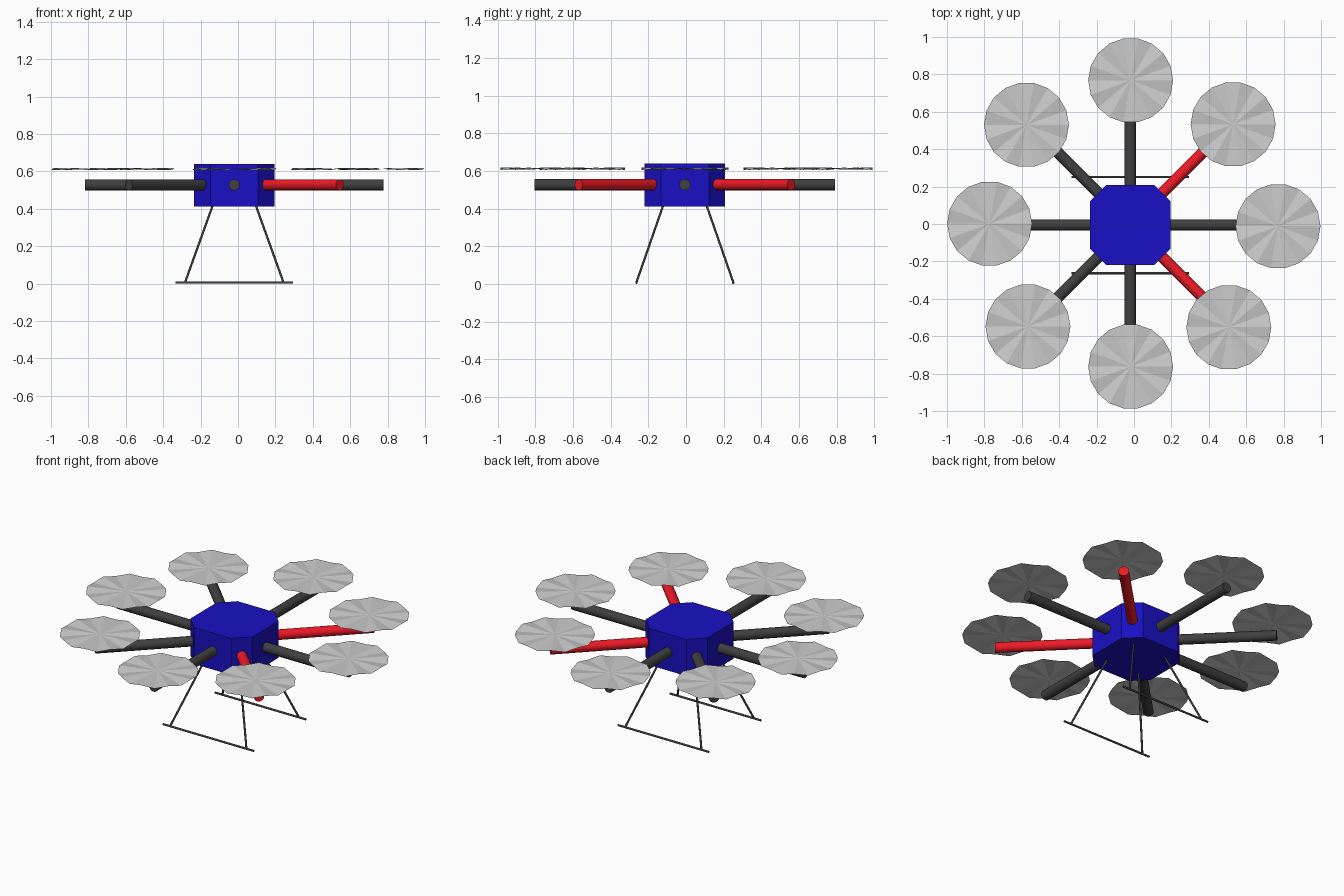
import bpy, bmesh
from math import cos, sin, pi
from mathutils import Vector

if "Cube" in bpy.data.objects:
    bpy.data.objects.remove(bpy.data.objects["Cube"])

CX, CY = -0.02, -0.006
ARM_Z = 0.528


def material(name, rgb):
    m = bpy.data.materials.new(name)
    m.diffuse_color = (*rgb, 1)
    m.use_nodes = True
    m.node_tree.nodes["Principled BSDF"].inputs["Base Color"].default_value = m.diffuse_color
    return m


BLUE = material("blue", (0.01, 0.005, 0.55))
RED = material("red", (0.85, 0.01, 0.02))
DARK = material("dark_grey", (0.05, 0.05, 0.05))


def finish(name, bm, mat=None):
    bmesh.ops.recalc_face_normals(bm, faces=bm.faces)
    mesh = bpy.data.meshes.new(name)
    bm.to_mesh(mesh)
    bm.free()
    ob = bpy.data.objects.new(name, mesh)
    bpy.context.collection.objects.link(ob)
    if mat:
        mesh.materials.append(mat)
    return ob


def rod(name, a, b, r, sides, mat):
    a, b = Vector(a), Vector(b)
    bm = bmesh.new()
    bmesh.ops.create_cone(bm, cap_ends=True, segments=sides, radius1=r,
                          radius2=r, depth=(b - a).length)
    ob = finish(name, bm, mat)
    ob.location = (a + b) / 2
    ob.rotation_mode = 'QUATERNION'
    ob.rotation_quaternion = (b - a).to_track_quat('Z', 'Y')
    for p in ob.data.polygons:
        p.use_smooth = len(p.vertices) == 4
    return ob


# Body: box with chamfered upright corners
h, c, z0, z1 = 0.214, 0.128, 0.413, 0.641
bm = bmesh.new()
outline = [(-c, -h), (c, -h), (h, -c), (h, c), (c, h), (-c, h), (-h, c), (-h, -c)]
base = bm.faces.new([bm.verts.new((CX + x, CY + y, z0)) for x, y in outline])
top = bmesh.ops.extrude_face_region(bm, geom=[base])["geom"]
bmesh.ops.translate(bm, vec=(0, 0, z1 - z0),
                    verts=[v for v in top if isinstance(v, bmesh.types.BMVert)])
if not any(abs(f.calc_center_median().z - z0) < 1e-4 for f in bm.faces):
    bm.faces.new([v for v in bm.verts if abs(v.co.z - z0) < 1e-4])
finish("body", bm, BLUE)

# Eight arms, the two right diagonal ones red
for i in range(8):
    a = i * pi / 4
    rod(f"arm_{i + 1}", (CX, CY, ARM_Z),
        (CX + 0.798 * cos(a), CY + 0.798 * sin(a), ARM_Z), 0.03, 16,
        RED if i in (1, 7) else DARK)

# Rotor discs: fans of wedges with a gently waving rim
rotors = [(0.77, -0.012), (0.53, 0.533), (-0.018, 0.768), (-0.575, 0.53),
          (-0.772, 0.002), (-0.567, -0.548), (-0.018, -0.762), (0.507, -0.552)]
SIDES = 18
for i, (x, y) in enumerate(rotors):
    bm = bmesh.new()
    hub = bm.verts.new((0, 0, 0))
    rim = [bm.verts.new((0.227 * cos(2 * pi * k / SIDES),
                         0.227 * sin(2 * pi * k / SIDES),
                         0.006 * (-1) ** k)) for k in range(SIDES)]
    for k in range(SIDES):
        bm.faces.new((hub, rim[k], rim[(k + 1) % SIDES]))
    ob = finish(f"rotor_disc_{i + 1}", bm)
    ob.location = (x, y, 0.613)

# Landing gear: splayed legs and two skids
for sy, side in ((-1, "front"), (1, "back")):
    y = CY + sy * 0.257
    rod(f"{side}_skid", (CX - 0.313, y, 0.006), (CX + 0.313, y, 0.006), 0.006, 12, DARK)
    for sx, end in ((-1, "left"), (1, "right")):
        rod(f"{side}_{end}_leg",
            (CX + sx * 0.111, CY + sy * 0.111, 0.43),
            (CX + sx * 0.262, y, 0.01), 0.006, 12, DARK)
